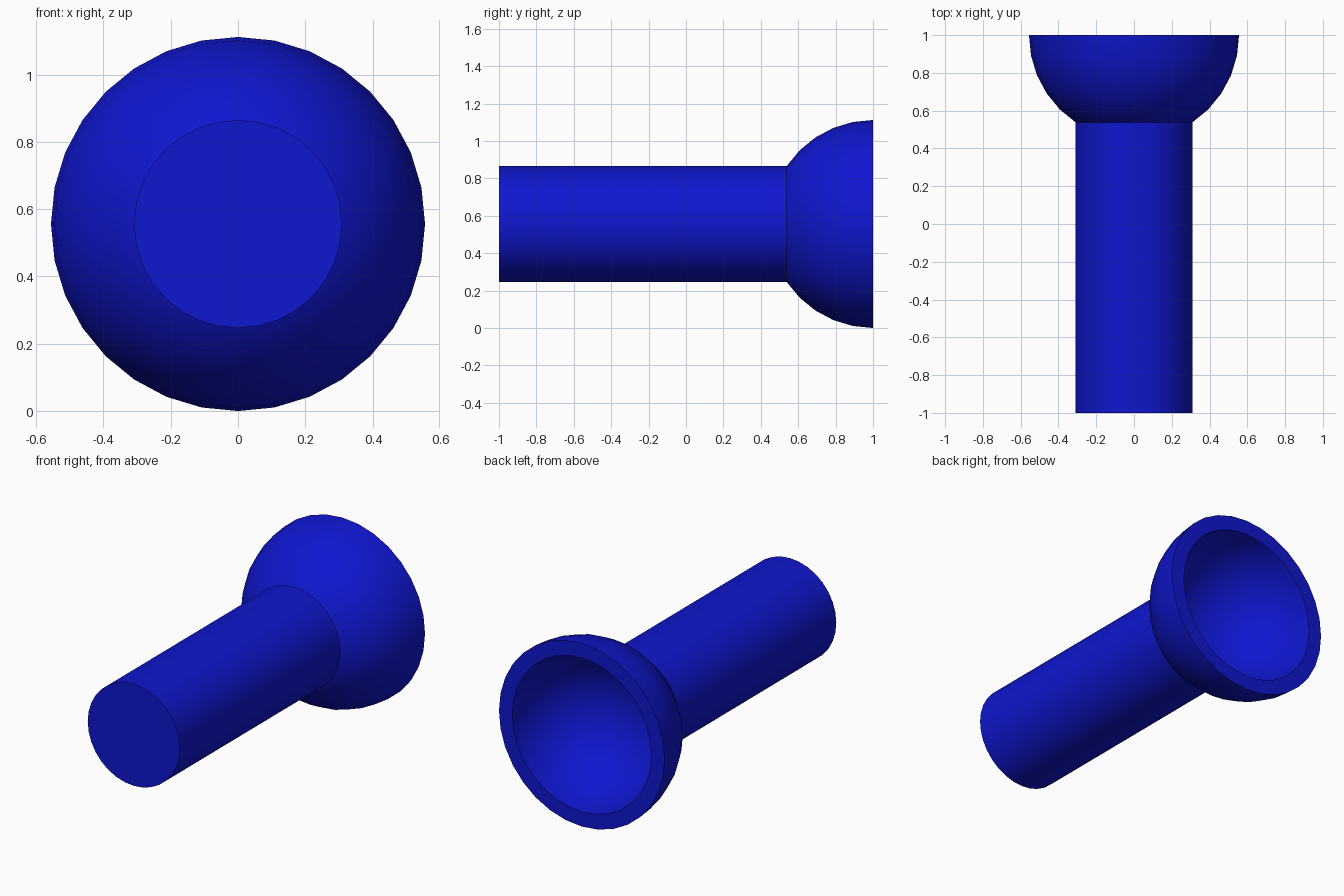
import bpy, bmesh
from math import sin, cos, pi, radians

if "Cube" in bpy.data.objects:
    bpy.data.objects.remove(bpy.data.objects["Cube"])

SIDES = 32
R_OUT, R_IN, R_HANDLE = 0.556, 0.467, 0.309

blue = bpy.data.materials.new("blue")
blue.diffuse_color = (0.005, 0.008, 0.62, 1)
blue.use_nodes = True
blue.node_tree.nodes["Principled BSDF"].inputs["Base Color"].default_value = blue.diffuse_color


def lathe(name, profile):
    """Spin (radius, y) points around the y axis at height R_OUT."""
    bm = bmesh.new()
    verts = [bm.verts.new((0, y, r)) for r, y in profile]
    edges = [bm.edges.new(pair) for pair in zip(verts, verts[1:])]
    bmesh.ops.spin(bm, geom=verts + edges, cent=(0, 0, 0), axis=(0, 1, 0),
                   angle=2 * pi, steps=SIDES, use_duplicate=False)
    bmesh.ops.remove_doubles(bm, verts=bm.verts, dist=1e-4)
    bmesh.ops.recalc_face_normals(bm, faces=bm.faces)
    mesh = bpy.data.meshes.new(name)
    bm.to_mesh(mesh)
    bm.free()
    ob = bpy.data.objects.new(name, mesh)
    ob.location.z = R_OUT
    mesh.materials.append(blue)
    bpy.context.collection.objects.link(ob)
    bpy.ops.object.select_all(action='DESELECT')
    ob.select_set(True)
    bpy.context.view_layer.objects.active = ob
    bpy.ops.object.shade_smooth_by_angle(angle=radians(30))
    return ob


def quarter_arc(radius):
    """Pole to rim of a hemisphere opening at y = 1."""
    return [(radius * sin(i * pi / 16), 1 - radius * cos(i * pi / 16))
            for i in range(9)]


# hollow hemispherical cup with a flat rim
lathe("cup", quarter_arc(R_OUT) + quarter_arc(R_IN)[::-1])

# round handle, its hidden end tucked into the cup wall
lathe("handle", [(0, -1), (R_HANDLE, -1), (R_HANDLE, 0.538), (0, 0.48)])
